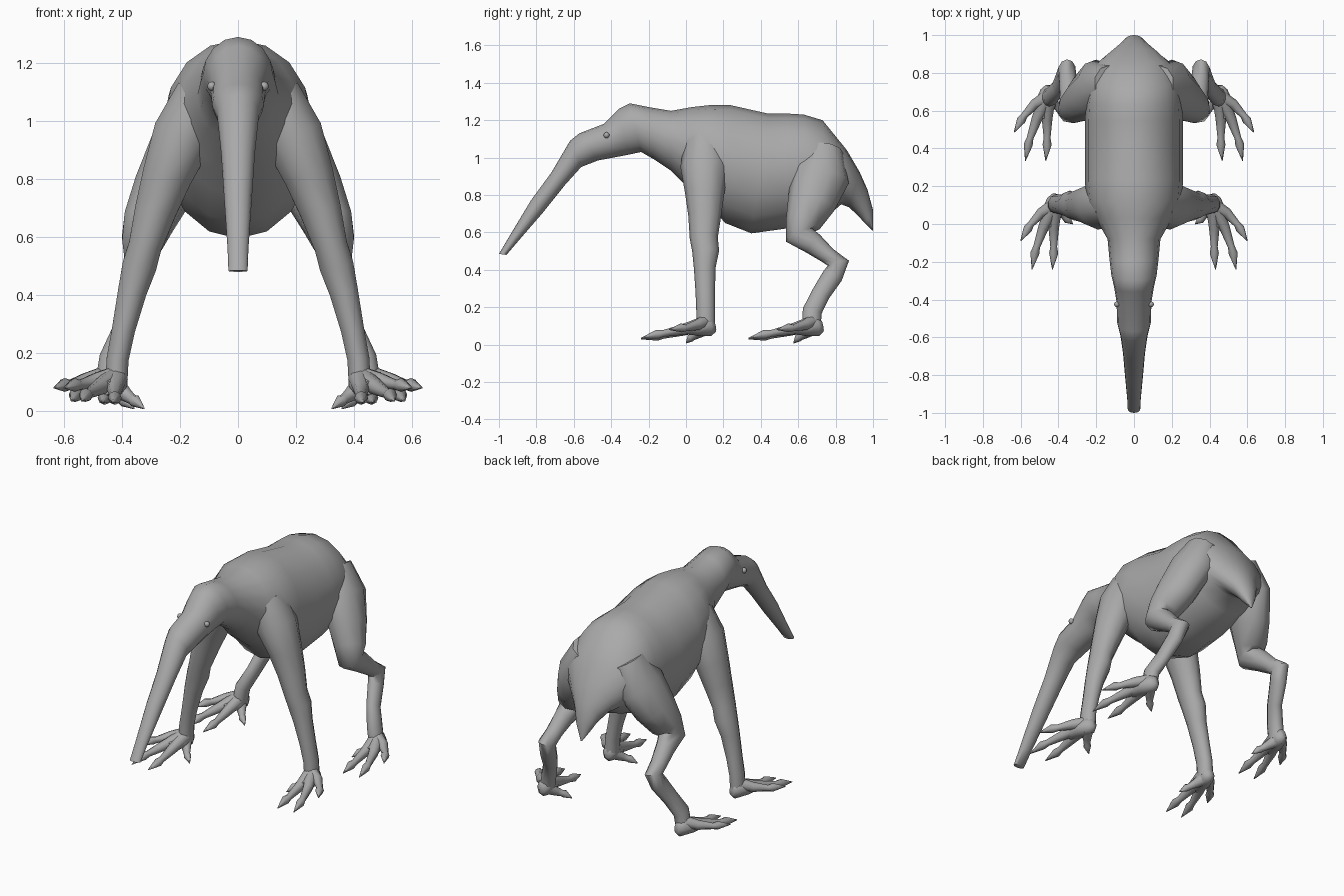
import bpy
import bmesh
import math
from mathutils import Vector

default_cube = bpy.data.objects.get("Cube")
if default_cube:
    bpy.data.objects.remove(default_cube, do_unlink=True)


def make_material(name, colour):
    material = bpy.data.materials.new(name)
    material.use_nodes = True
    material.diffuse_color = colour
    material.node_tree.nodes["Principled BSDF"].inputs["Base Color"].default_value = colour
    return material


grey = make_material("plain grey", (0.4, 0.4, 0.4, 1))


def loft(name, rings, mirrored=False):
    """Skin a list of vertex rings, close both ends, shade smooth."""
    bm = bmesh.new()
    loops = [[bm.verts.new(point) for point in ring] for ring in rings]
    for first, second in zip(loops, loops[1:]):
        count = len(first)
        for i in range(count):
            j = (i + 1) % count
            bm.faces.new((first[i], first[j], second[j], second[i]))
    for end in (loops[0], loops[-1]):
        bm.faces.new(end)
    bmesh.ops.recalc_face_normals(bm, faces=bm.faces)
    mesh = bpy.data.meshes.new(name)
    bm.to_mesh(mesh)
    bm.free()
    return finish(name, mesh, mirrored)


def finish(name, mesh, mirrored):
    mesh.materials.append(grey)
    part = bpy.data.objects.new(name, mesh)
    bpy.context.collection.objects.link(part)
    bpy.ops.object.select_all(action="DESELECT")
    part.select_set(True)
    bpy.context.view_layer.objects.active = part
    bpy.ops.object.shade_smooth_by_angle(angle=math.radians(60))
    if mirrored:
        part.modifiers.new("both sides", "MIRROR")
    return part


def ellipse(centre, side, up, sides):
    turns = [math.tau * i / sides for i in range(sides)]
    return [centre + side * math.sin(a) + up * math.cos(a) for a in turns]


def spine_rings(sections, sides=16):
    """Each section: back y, back z, belly y, belly z, half width."""
    rings = []
    for back_y, back_z, belly_y, belly_z, width in sections:
        back, belly = Vector((0, back_y, back_z)), Vector((0, belly_y, belly_z))
        rings.append(ellipse((back + belly) / 2, Vector((width, 0, 0)), (back - belly) / 2, sides))
    return rings


def limb_rings(path, sides=10, offset=(0, 0, 0)):
    """Each path point: x, y, z, sideways radius, fore-and-aft radius."""
    centres = [Vector(point[:3]) + Vector(offset) for point in path]
    rings = []
    for i, point in enumerate(path):
        tangent = (centres[min(i + 1, len(path) - 1)] - centres[max(i - 1, 0)]).normalized()
        across = Vector((1, 0, 0))
        across = (across - tangent * across.dot(tangent)).normalized()
        depth = tangent.cross(across)
        rings.append(ellipse(centres[i], across * point[3], depth * point[-1], sides))
    return rings


# Snout, head, neck, trunk and tail in one skin
loft("body", spine_rings([
    (-1, .485, -.96, .48, .033),
    (-.95, .57, -.9, .55, .036),
    (-.83, .77, -.77, .7, .048),
    (-.72, .92, -.65, .85, .058),
    (-.62, 1.09, -.56, .95, .072),
    (-.57, 1.13, -.47, .985, .09),
    (-.44, 1.18, -.39, 1, .092),
    (-.36, 1.26, -.31, 1.015, .105),
    (-.3, 1.29, -.24, 1.03, .12),
    (-.2, 1.27, -.17, .99, .13),
    (-.08, 1.25, -.08, .93, .14),
    (.03, 1.27, .02, .83, .2),
    (.12, 1.28, .12, .75, .25),
    (.24, 1.28, .21, .65, .26),
    (.44, 1.235, .35, .595, .26),
    (.55, 1.235, .53, .62, .26),
    (.63, 1.23, .65, .65, .255),
    (.73, 1.2, .76, .69, .24),
    (.86, 1.04, .83, .75, .205),
    (.93, .92, .87, .735, .135),
    (.97, .83, .92, .69, .08),
    (1, .72, .955, .65, .045),
    (1, .61, .995, .61, .004),
]))

# Front legs, shoulder to wrist
loft("front_legs", limb_rings([
    (.12, .1, 1.09, .1, .11),
    (.19, .1, .95, .11, .13),
    (.245, .1, .81, .09, .105),
    (.285, .1, .69, .075, .088),
    (.32, .095, .57, .06, .075),
    (.34, .105, .5, .062, .072),
    (.365, .1, .41, .052, .058),
    (.395, .103, .28, .042, .052),
    (.415, .105, .18, .04, .05),
    (.42, .105, .09, .04, .05),
]), True)

# Hind legs, hip to knee to hock to ankle
loft("hind_legs", limb_rings([
    (.13, .74, 1.04, .09, .1),
    (.2, .72, .9, .11, .155),
    (.26, .67, .76, .105, .13),
    (.31, .625, .65, .09, .095),
    (.33, .605, .585, .075, .078),
    (.34, .68, .54, .055, .06),
    (.35, .76, .475, .048, .045),
    (.355, .815, .435, .048, .058),
    (.37, .785, .37, .042, .055),
    (.4, .72, .27, .037, .05),
    (.44, .675, .18, .04, .052),
    (.455, .67, .09, .04, .05),
]), True)

# Feet: a palm and four clawed toes, repeated front and back
toes = {
    "outer_toe": [(.42, .1, .12, .038), (.49, .06, .105, .028), (.545, 0, .09, .018),
                  (.562, -.025, .09, .024), (.6, -.09, .08, .002)],
    "middle_toe": [(.43, .09, .11, .04), (.48, -.02, .08, .028), (.515, -.12, .06, .018),
                   (.525, -.155, .055, .024), (.54, -.24, .035, .002)],
    "inner_toe": [(.42, .09, .11, .04), (.425, -.02, .075, .028), (.425, -.12, .05, .018),
                  (.425, -.155, .045, .024), (.432, -.24, .03, .002)],
    "thumb": [(.42, .1, .085, .038), (.385, .06, .055, .024), (.365, .035, .04, .018),
              (.355, .025, .035, .022), (.323, 0, .008, .002)],
}
palm = [(.415, .155, .1, .02, .03), (.42, .13, .095, .04, .05),
        (.435, .06, .09, .055, .042), (.455, -.01, .08, .04, .025)]
for end, shift in (("front", (0, 0, 0)), ("hind", (.035, .575, 0))):
    loft(end + "_palms", limb_rings(palm, 8, shift), True)
    for toe, path in toes.items():
        loft(end + "_" + toe + "s", limb_rings(path, 8, shift), True)

# Eyes: small bumps on the cheeks
bm = bmesh.new()
bmesh.ops.create_uvsphere(bm, u_segments=8, v_segments=6, radius=.016)
bmesh.ops.translate(bm, verts=bm.verts, vec=(.09, -.425, 1.12))
eye_mesh = bpy.data.meshes.new("eyes")
bm.to_mesh(eye_mesh)
bm.free()
finish("eyes", eye_mesh, True)
